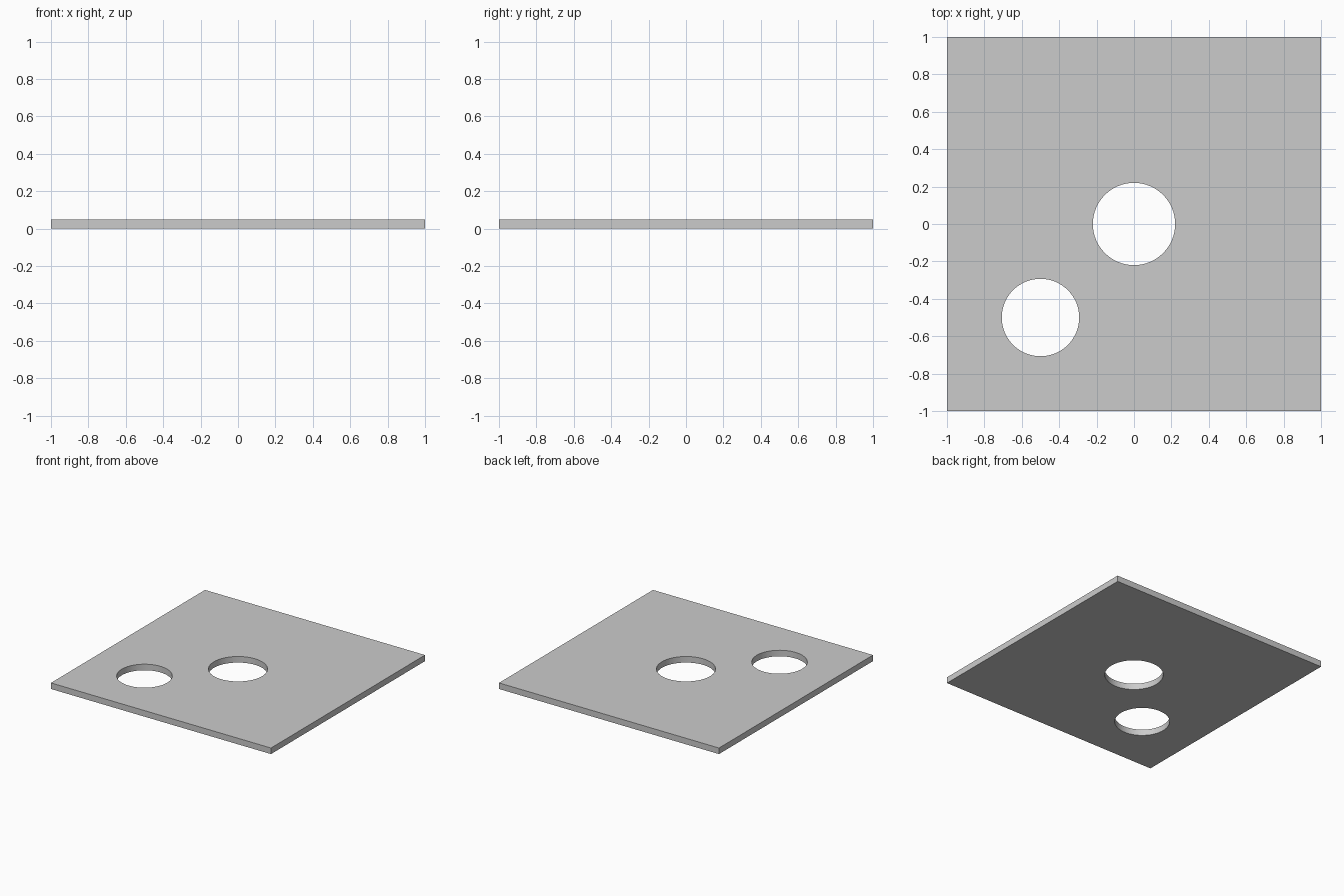
import bpy

if "Cube" in bpy.data.objects:
    bpy.data.objects.remove(bpy.data.objects["Cube"])

THICKNESS = 0.05

# Square plate
bpy.ops.mesh.primitive_cube_add(size=1, location=(0, 0, THICKNESS / 2))
plate = bpy.context.object
plate.name = "plate"
plate.scale = (2, 2, THICKNESS)
bpy.ops.object.transform_apply(location=False, rotation=False, scale=True)


def cut_hole(name, x, y, radius):
    """Cut a round through-hole in the plate with a hidden cylinder."""
    bpy.ops.mesh.primitive_cylinder_add(
        vertices=64, radius=radius, depth=THICKNESS * 4,
        location=(x, y, THICKNESS / 2))
    cutter = bpy.context.object
    cutter.name = name
    bpy.ops.object.shade_smooth_by_angle()
    cutter.hide_render = True
    cutter.display_type = 'WIRE'
    mod = plate.modifiers.new(name, 'BOOLEAN')
    mod.operation = 'DIFFERENCE'
    mod.solver = 'EXACT'
    mod.object = cutter


# Round holes: one in the centre, a slightly smaller one towards the front left
cut_hole("centre_hole_cutter", 0, 0, 0.22)
cut_hole("corner_hole_cutter", -0.5, -0.5, 0.207)
